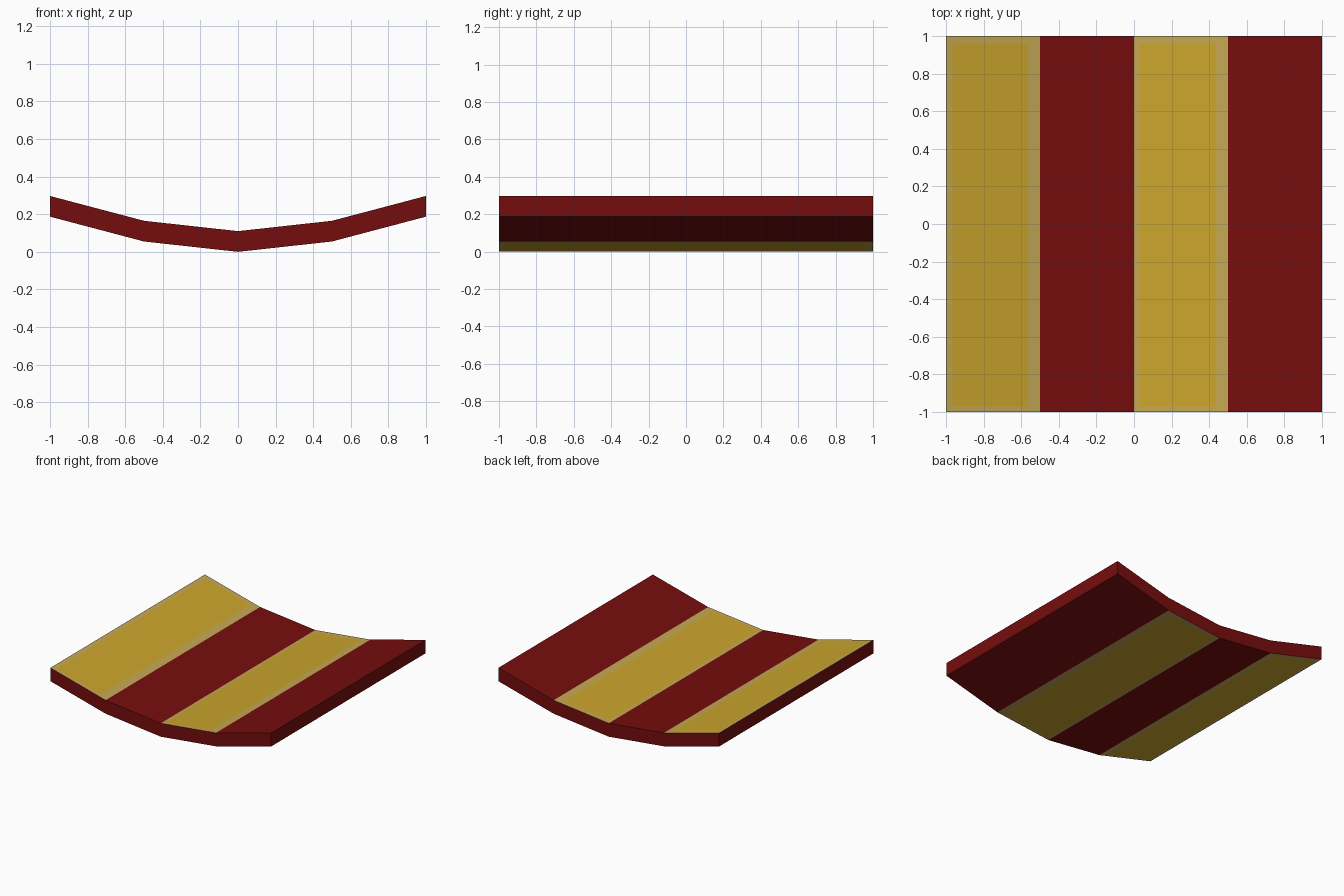
import bpy, bmesh

if "Cube" in bpy.data.objects:
    bpy.data.objects.remove(bpy.data.objects["Cube"])

# Flat colours (linear)
def material(name, rgb):
    m = bpy.data.materials.new(name)
    m.diffuse_color = (*rgb, 1)
    m.use_nodes = True
    m.node_tree.nodes["Principled BSDF"].inputs["Base Color"].default_value = m.diffuse_color
    return m

mats = [material("dark red", (0.183, 0.004, 0.004)),
        material("gold", (0.600, 0.378, 0.026)),
        material("pale gold", (0.560, 0.392, 0.088))]

THICK = 0.11
BENDS = [(0.0, 0.0), (0.5, 0.055), (1.0, 0.187)]   # half of the underside profile
XS = [-1, -0.965, -0.565, -0.5, 0, 0.03, 0.435, 0.5, 1]
YS = [-1, -0.97, 0.96, 1]

def height(x):
    x = abs(x)
    for (x0, z0), (x1, z1) in zip(BENDS, BENDS[1:]):
        if x <= x1:
            return z0 + (z1 - z0) * (x - x0) / (x1 - x0)

# Stripe colour: gold panels carry a pale border, the others are red
def stripe(x, y):
    if -0.5 < x < 0 or x > 0.5:
        return 0
    inner = (-0.965 < x < -0.565 or 0.03 < x < 0.435) and -0.97 < y < 0.96
    return 1 if inner else 2

# Curved slab: grid sheet following the profile, then extruded upward
bm = bmesh.new()
grid = [[bm.verts.new((x, y, height(x))) for y in YS] for x in XS]
for a, b in zip(grid, grid[1:]):
    for j in range(len(YS) - 1):
        bm.faces.new((a[j], b[j], b[j + 1], a[j + 1]))
bottom = bm.faces[:]
up = bmesh.ops.extrude_face_region(bm, geom=bottom, use_keep_orig=True)
bmesh.ops.translate(bm, vec=(0, 0, THICK),
                    verts=[v for v in up["geom"] if isinstance(v, bmesh.types.BMVert)])
bmesh.ops.recalc_face_normals(bm, faces=bm.faces[:])

# Stripes above and below, plain red rim
for f in bm.faces:
    c = f.calc_center_median()
    f.material_index = stripe(c.x, c.y) if abs(f.normal.z) > 0.5 else 0

mesh = bpy.data.meshes.new("striped_canopy")
bm.to_mesh(mesh)
bm.free()
for m in mats:
    mesh.materials.append(m)
bpy.context.collection.objects.link(bpy.data.objects.new("striped_canopy", mesh))
